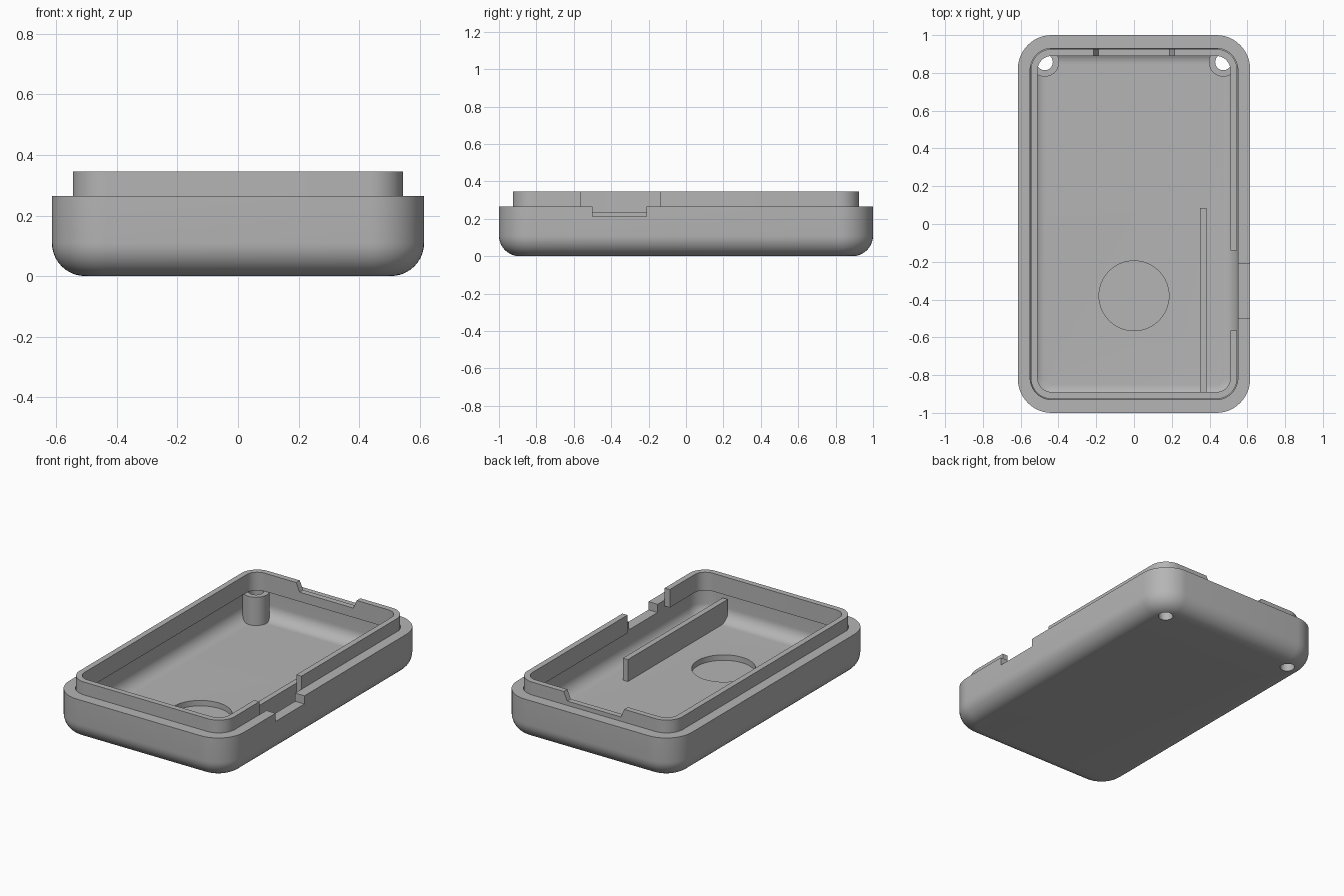
import bpy, bmesh
from math import sin, cos, pi, radians

cube = bpy.data.objects.get("Cube")
if cube:
    bpy.data.objects.remove(cube, do_unlink=True)

# One plain grey plastic for everything
GREY = (0.46, 0.46, 0.46, 1)
mat = bpy.data.materials.new("grey plastic")
mat.use_nodes = True
mat.diffuse_color = GREY
mat.node_tree.nodes["Principled BSDF"].inputs["Base Color"].default_value = GREY


def finish(name, bm):
    bmesh.ops.recalc_face_normals(bm, faces=bm.faces)
    mesh = bpy.data.meshes.new(name)
    bm.to_mesh(mesh)
    bm.free()
    mesh.materials.append(mat)
    obj = bpy.data.objects.new(name, mesh)
    bpy.context.collection.objects.link(obj)
    return obj


def ring(bm, hx, hy, r, z, steps=12):
    """Rounded rectangle of vertices at height z."""
    verts = []
    for q, (sx, sy) in enumerate([(1, 1), (-1, 1), (-1, -1), (1, -1)]):
        for i in range(steps + 1):
            a = (q + i / steps) * pi / 2
            verts.append(bm.verts.new((sx * (hx - r) + r * cos(a),
                                       sy * (hy - r) + r * sin(a), z)))
    return verts


def fillet(bm, hx, hy, r, z, f, steps=10):
    """Rings curving from a flat bottom at z up into a vertical wall."""
    rings = []
    for i in range(steps + 1):
        a = i / steps * pi / 2
        inset = f * (1 - sin(a))
        rings.append(ring(bm, hx - inset, hy - inset, r - inset, z + f * (1 - cos(a))))
    return rings


def bridge(bm, rings):
    for a, b in zip(rings, rings[1:]):
        n = len(a)
        for i in range(n):
            j = (i + 1) % n
            bm.faces.new((a[i], a[j], b[j], b[i]))


def box(name, x0, x1, y0, y1, z0, z1, taper=1.0):
    bm = bmesh.new()
    bmesh.ops.create_cube(bm, size=1)
    for v in bm.verts:
        k = taper if v.co.z < 0 else 1
        v.co = ((x0 + x1) / 2 + v.co.x * (x1 - x0) * k,
                (y0 + y1) / 2 + v.co.y * (y1 - y0),
                (z0 + z1) / 2 + v.co.z * (z1 - z0))
    return finish(name, bm)


def cylinder(name, x, y, r, z0, z1, sides=48):
    bm = bmesh.new()
    bmesh.ops.create_cone(bm, cap_ends=True, segments=sides, radius1=r, radius2=r, depth=z1 - z0)
    bmesh.ops.translate(bm, verts=bm.verts, vec=(x, y, (z0 + z1) / 2))
    return finish(name, bm)


def select(obj):
    bpy.ops.object.select_all(action='DESELECT')
    obj.select_set(True)
    bpy.context.view_layer.objects.active = obj


def cut(obj, cutter):
    cutter.hide_render = True
    mod = obj.modifiers.new("cut", 'BOOLEAN')
    mod.operation = 'DIFFERENCE'
    mod.solver = 'EXACT'
    mod.object = cutter
    select(obj)
    bpy.ops.object.modifier_apply(modifier=mod.name)
    bpy.data.objects.remove(cutter, do_unlink=True)


RIM, FLOOR, TOP, LIP_BASE = 0.265, 0.05, 0.345, 0.23
POST_X, POST_Y = 0.473, 0.857

# Shell: outer skin, rim, then inner skin down to the floor
bm = bmesh.new()
outer = fillet(bm, 0.615, 1.0, 0.18, 0, 0.11) + [ring(bm, 0.615, 1.0, 0.18, RIM)]
inner = fillet(bm, 0.55, 0.93, 0.115, FLOOR, 0.08) + [ring(bm, 0.55, 0.93, 0.115, RIM)]
bridge(bm, outer + inner[::-1])
bm.faces.new(outer[0])
bm.faces.new(inner[0])
shell = finish("case_shell", bm)
cut(shell, cylinder("recess_cutter", 0, -0.38, 0.185, 0.015, 0.2, 64))
cut(shell, box("port_cutter", 0.53, 0.7, -0.5, -0.21, 0.213, 0.4))

# Raised lip that sits inside the shell wall
bm = bmesh.new()
loops = [ring(bm, hx, hy, r, z) for hx, hy, r, z in (
    (0.546, 0.926, 0.11, LIP_BASE), (0.546, 0.926, 0.11, TOP),
    (0.51, 0.89, 0.075, TOP), (0.51, 0.89, 0.075, LIP_BASE))]
bridge(bm, loops + loops[:1])
lip = finish("inner_lip", bm)
cut(lip, box("lip_gap_cutter", 0.45, 0.7, -0.565, -0.14, 0.1, 0.5))
cut(lip, box("back_notch_cutter", -0.22, 0.22, 0.8, 1.0, 0.29, 0.36, 0.86))

# Inner rib
rib = box("inner_rib", 0.35, 0.385, -0.92, 0.085, 0.04, 0.19)

# Screw posts with holes running through the floor
parts = [shell, lip, rib]
for side, sx in (("left", 1), ("right", -1)):
    post = cylinder(side + "_screw_post", sx * POST_X, POST_Y, 0.077, 0.035, LIP_BASE)
    for obj in (shell, post):
        cut(obj, cylinder("hole_cutter", sx * POST_X, POST_Y, 0.043, -0.1, 0.25))
    parts.append(post)

for obj in parts:
    select(obj)
    bpy.ops.object.shade_smooth_by_angle(angle=radians(30))
